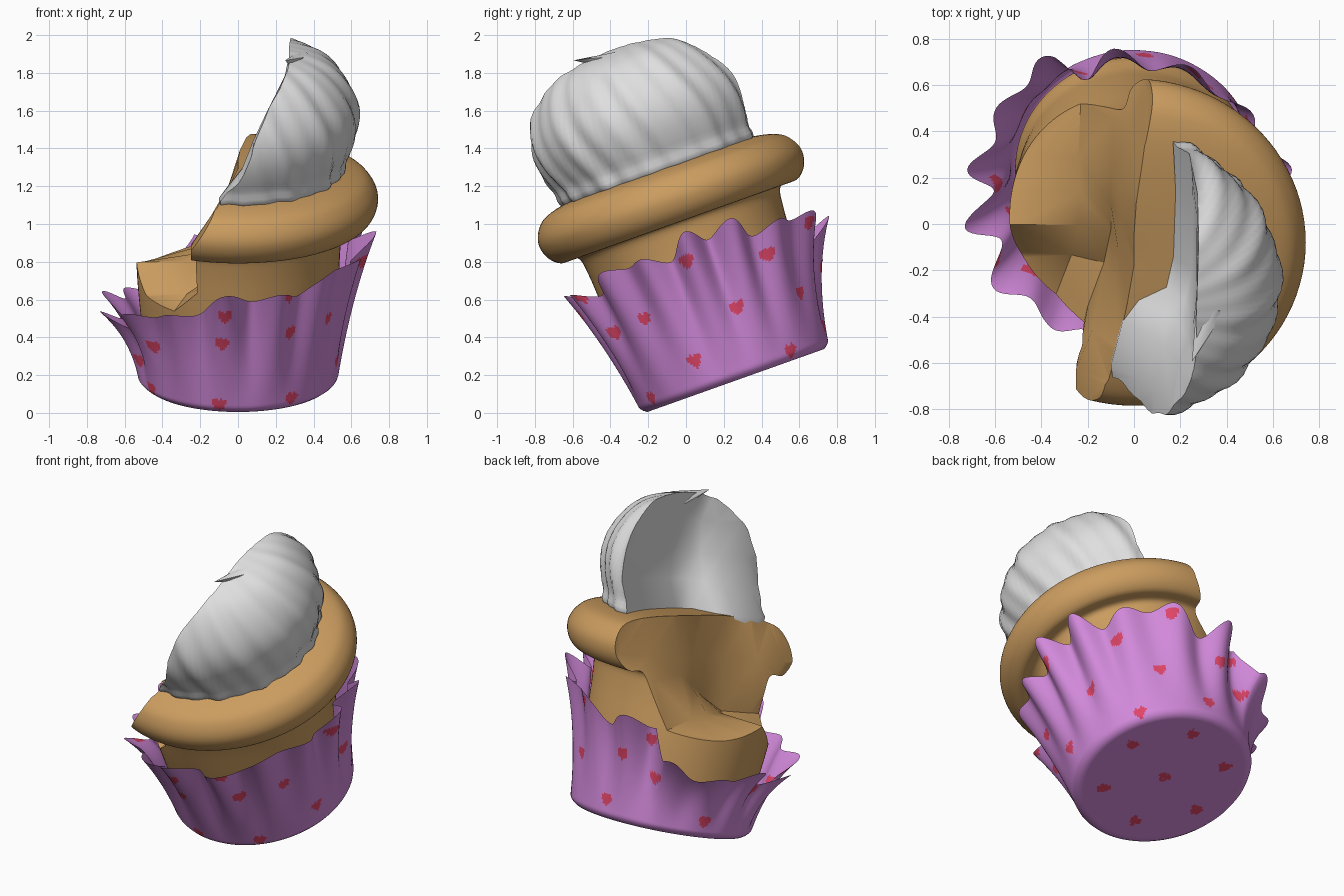
import bpy, bmesh, math
from mathutils import Vector

if "Cube" in bpy.data.objects:
    bpy.data.objects.remove(bpy.data.objects["Cube"])

TILT, ORIGIN = math.radians(19.6), Vector((0, 0.255, 0.195))


def material(name, rgb):
    m = bpy.data.materials.new(name)
    m.diffuse_color = (*rgb, 1)
    m.use_nodes = True
    m.node_tree.nodes["Principled BSDF"].inputs["Base Color"].default_value = m.diffuse_color
    return m


CAKE = material("golden sponge", (0.60, 0.335, 0.115))
CREAM = material("white cream", (0.74, 0.74, 0.74))
PAPER = material("lilac paper", (0.64, 0.25, 0.70))
RED = material("heart red", (0.75, 0.06, 0.14))


def new_object(name, bm, *mats):
    bmesh.ops.recalc_face_normals(bm, faces=bm.faces[:])
    me = bpy.data.meshes.new(name)
    bm.to_mesh(me)
    bm.free()
    ob = bpy.data.objects.new(name, me)
    bpy.context.collection.objects.link(ob)
    for m in mats:
        me.materials.append(m)
    return ob


def finish(ob, angle):
    """Smooth shading, then lean the part with the whole cupcake."""
    bpy.ops.object.select_all(action='DESELECT')
    ob.select_set(True)
    bpy.context.view_layer.objects.active = ob
    bpy.ops.object.shade_smooth_by_angle(angle=math.radians(angle))
    ob.rotation_euler = (TILT, 0, 0)
    ob.location = ORIGIN


def lerp_table(table, x):
    for (x0, y0), (x1, y1) in zip(table, table[1:]):
        if x <= x1:
            return y0 + (y1 - y0) * (x - x0) / (x1 - x0)
    return table[-1][1]


def spline(pts, n):
    """Catmull-Rom curve through the profile points."""
    p = [Vector(q) for q in [pts[0]] + pts + [pts[-1]]]
    out = []
    for i in range(1, len(p) - 2):
        a, b, c, d = p[i - 1:i + 3]
        for k in range(n):
            t = k / n
            out.append(0.5 * (2 * b + (c - a) * t + (2 * a - 5 * b + 4 * c - d) * t * t
                              + (3 * b - a - 3 * c + d) * t ** 3))
    return out + [p[-1]]


def skin(bm, rings):
    """Quads between successive rings of vertices."""
    faces = []
    n = len(rings[0])
    for lo, hi in zip(rings, rings[1:]):
        for i in range(n):
            j = (i + 1) % n
            faces.append(bm.faces.new((lo[i], lo[j], hi[j], hi[i])))
    return faces


def revolve(name, profile, segs, mat, ripple=lambda a, z: 1.0):
    bm = bmesh.new()
    rings = []
    for r, z in spline(profile, 5):
        ring = []
        for i in range(segs):
            a = math.tau * i / segs
            q = max(r, 0.01) * ripple(a, z)
            ring.append(bm.verts.new((q * math.cos(a), q * math.sin(a), z)))
        rings.append(ring)
    skin(bm, rings)
    bm.faces.new(rings[0])
    bm.faces.new(rings[-1])
    return new_object(name, bm, mat)


def bite(ob, stations):
    """Subtract a solid lofted through (y, [(x, z), ...]) sections."""
    bm = bmesh.new()
    rings = [[bm.verts.new((x, y, z)) for x, z in sec] for y, sec in stations]
    skin(bm, rings)
    bm.faces.new(rings[0])
    bm.faces.new(rings[-1])
    bmesh.ops.triangulate(bm, faces=bm.faces[:])
    cutter = new_object("bite_cutter", bm)
    cutter.hide_render = True
    mod = ob.modifiers.new("bite", 'BOOLEAN')
    mod.operation, mod.solver, mod.object = 'DIFFERENCE', 'EXACT', cutter
    dg = bpy.context.evaluated_depsgraph_get()
    me = bpy.data.meshes.new_from_object(ob.evaluated_get(dg))
    ob.modifiers.clear()
    mat = ob.data.materials[0]
    ob.data = me
    me.materials.clear()
    me.materials.append(mat)
    bpy.data.objects.remove(cutter)


# Sponge with overhanging muffin lip, bitten on the left
cake = revolve("cake", [(0.0, 0.0), (0.47, 0.0), (0.50, 0.2), (0.53, 0.5), (0.545, 0.75), (0.57, 0.865),
                        (0.66, 0.868), (0.72, 0.92), (0.742, 1.0), (0.715, 1.075), (0.65, 1.13),
                        (0.5, 1.165), (0.25, 1.18), (0.0, 1.18)], 96, CAKE)
sections = []
# y, floor height outside, floor height halfway, wall foot height, foot x, wall middle x, wall top x
for y, out, half, fz, foot, mid, top in [
        (-1, .44, .48, .62, -.24, -.25, -.1), (-.6, .46, .5, .64, -.24, -.25, -.1),
        (-.42, .48, .51, .64, -.2, -.18, -.07), (-.22, .53, .54, .64, -.13, -.08, -.03),
        (-.04, .655, .66, .72, -.1, -.07, .0), (.1, .60, .65, .79, -.1, -.06, .0),
        (.25, .54, .63, .86, -.1, -.06, .01), (.5, .47, .56, .82, -.09, -.02, .05),
        (.7, .43, .52, .78, -.05, .05, .1), (1, .4, .5, .75, 0, .1, .15)]:
    sections.append((y, [(-1.2, out - .08), (-.52, out), (foot - .14, half), (foot, fz), (mid, .95),
                         (top, 1.18), (top + .03, 1.5), (-1.2, 1.5)]))
bite(cake, sections)
finish(cake, 35)


# Whipped cream dome with twisted ridges, leaning right and hollowed by the bite
def cream_ripple(a, z):
    t = (z - 1.16) / 0.7
    return (1 + 0.012 * math.sin(15 * a + 9 * z) + 0.012 * math.sin(26 * a + 14 * z)
            + t * (0.07 * max(0, math.cos(a)) - 0.11 * max(0, math.sin(a))))


cream = revolve("whipped_cream", [(0.0, 1.13), (0.5, 1.13), (0.57, 1.24), (0.615, 1.40), (0.60, 1.55),
                                  (0.52, 1.70), (0.40, 1.80), (0.2, 1.855), (0.0, 1.87)], 128, CREAM, cream_ripple)
sections = []
for y, low, mid, top in [(-.9, -.04, .08, .22), (-.5, -.1, .08, .24), (-.3, -.05, .13, .26), (-.2, .02, .2, .27),
                         (-.14, .14, .24, .27), (0, .17, .27, .27), (.3, .18, .27, .28), (.5, .17, .25, .3),
                         (.9, .13, .22, .3)]:
    sections.append((y, [(-1, 1.0), (low, 1.0), (low, 1.18), (.5 * (low + mid) + .03, 1.34), (mid, 1.5),
                         (.5 * (mid + top), 1.68), (top, 1.82), (top, 2.1), (-1, 2.1)]))
bite(cream, sections)
finish(cream, 40)

# Little curled peak on top of the cream
bm = bmesh.new()
tip = bm.verts.new((0.25, -0.24, 1.86))
base = [bm.verts.new((0.34 + 0.07 * math.cos(a), -0.02, 1.77 + 0.06 * math.sin(a)))
        for a in [math.tau * i / 10 for i in range(10)]]
for i in range(10):
    bm.faces.new((base[i], base[(i + 1) % 10], tip))
bm.faces.new(base)
finish(new_object("cream_peak", bm, CREAM), 40)

# Pleated paper case, torn low on the bitten side: rim height by angle
RIM = [(-105, .62), (-60, .69), (0, .76), (50, .70), (80, .60), (111, .60), (118, .37),
       (170, .36), (210, .42), (255, .62)]
# Printed hearts on the side: (angle, height)
HEARTS = [(-3, .65), (38, .54), (14, .33), (-36, .44), (-18, .14), (38, .02), (-58, .03), (-62, .42),
          (57, .29), (68, .62), (-66, .66), (-96, .56), (-98, .39), (-101, .02), (220, .29), (211, .02),
          (205, .40), (115, .28), (95, .38), (109, .5), (178, .28), (198, .14), (150, .07), (85, .08)]
FLOOR_HEARTS = [(0, 0)] + [(.36 * math.cos(a), .36 * math.sin(a)) for a in
                           [math.radians(d) for d in (20, 80, 140, 200, 260, 320)]]


def in_heart(x, y):
    x, y = x / 0.033, y / 0.033
    return (x * x + y * y - 1) ** 3 - x * x * y ** 3 < 0


def wall_point(deg, t):
    a = math.radians(deg)
    wave = math.cos(15 * a + 0.8 * math.sin(2 * a))
    uneven = 0.75 + 0.35 * math.sin(4 * a + 1)
    rim = lerp_table(RIM, deg) + 0.045 * uneven * wave + 0.03 * math.sin(7 * a)
    z = -0.025 + t * (rim + 0.025)
    torn = max(0.0, min(1.0, (deg - 108) / 12, (235 - deg) / 25))
    back = max(0.0, math.sin(a)) ** 2
    r = 0.53 + 0.13 * z + (0.035 + 0.06 * torn + 0.05 * back) * t ** 3 + 0.06 * uneven * wave * t ** 1.5
    r -= 0.03 * max(0.0, 1 - (z + 0.025) / 0.04) ** 2
    return Vector((r * math.cos(a), r * math.sin(a), z))


SEGS, ROWS = 300, 54
degs = [-105 + 360 * i / SEGS for i in range(SEGS)]
bm = bmesh.new()
rings = []
for k in range(24):
    r = 0.005 + 0.49 * k / 24
    rings.append([bm.verts.new((r * math.cos(math.radians(d)), r * math.sin(math.radians(d)), -0.025))
                  for d in degs])
for k in range(ROWS + 1):
    rings.append([bm.verts.new(wall_point(d, k / ROWS)) for d in degs])
bm.faces.new(rings[0])
for f in skin(bm, rings):
    c = f.calc_center_median()
    if c.z < -0.024:
        hit = any(in_heart(c.x - x, c.y - y) for x, y in FLOOR_HEARTS)
    else:
        d = math.degrees(math.atan2(c.y, c.x))
        rad = math.hypot(c.x, c.y)
        hit = any(in_heart(rad * math.radians((d - a + 180) % 360 - 180), c.z - h) for a, h in HEARTS)
    f.material_index = 1 if hit else 0
finish(new_object("paper_case", bm, PAPER, RED), 50)
